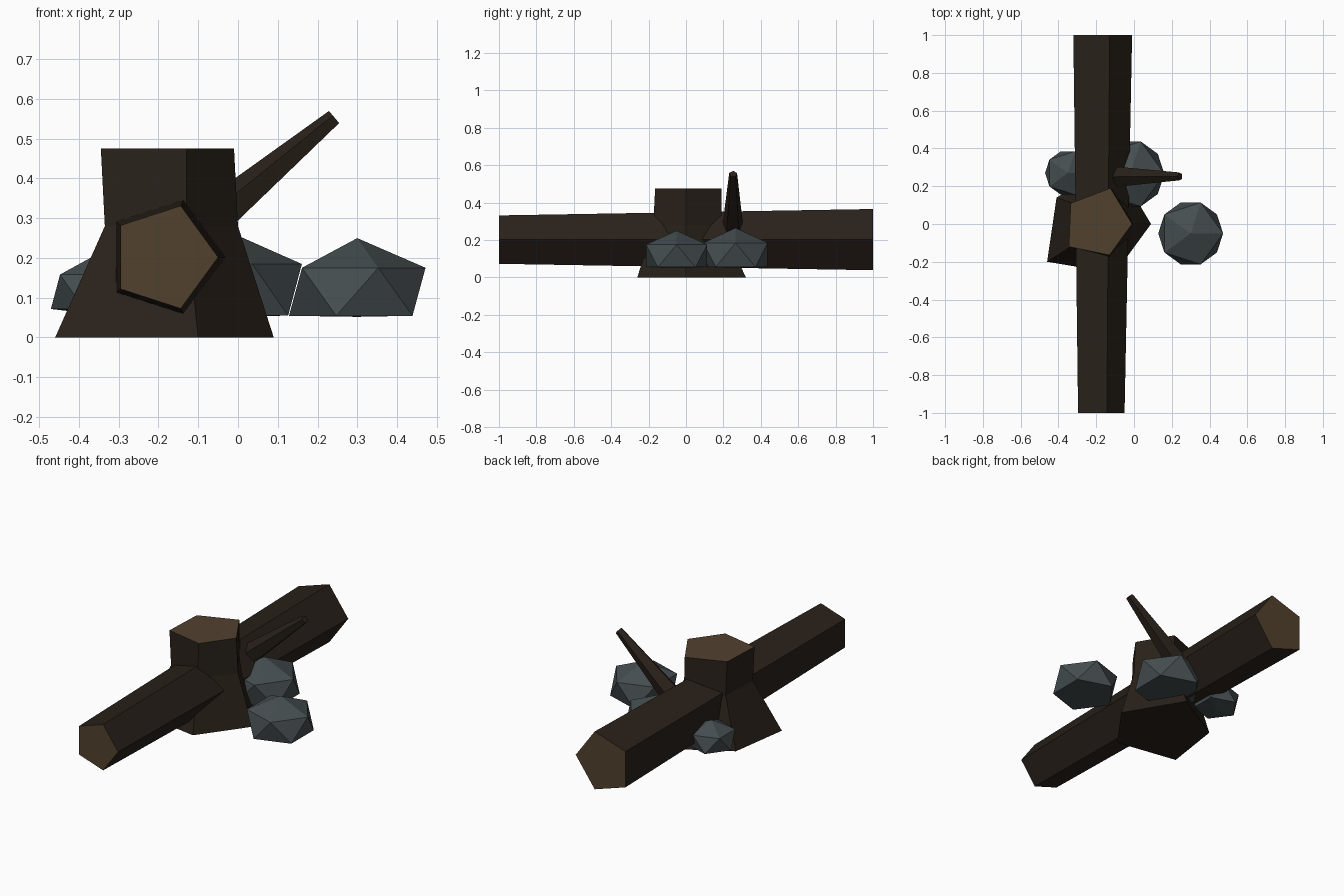
import bpy, bmesh
from math import cos, sin, tau
from mathutils import Vector, Matrix

if "Cube" in bpy.data.objects:
    bpy.data.objects.remove(bpy.data.objects["Cube"])


def material(name, rgb):
    m = bpy.data.materials.new(name)
    m.diffuse_color = (*rgb, 1)
    m.use_nodes = True
    m.node_tree.nodes["Principled BSDF"].inputs["Base Color"].default_value = m.diffuse_color
    return m


BARK = material("bark", (0.022, 0.015, 0.010))
WOOD = material("cut_wood", (0.085, 0.052, 0.027))
STONE = material("stone", (0.060, 0.075, 0.080))


def finish(name, bm, mats):
    bmesh.ops.recalc_face_normals(bm, faces=bm.faces[:])
    me = bpy.data.meshes.new(name)
    bm.to_mesh(me)
    bm.free()
    for m in mats:
        me.materials.append(m)
    ob = bpy.data.objects.new(name, me)
    bpy.context.collection.objects.link(ob)
    return ob


def loft(name, rings, start_cut=0, end_cut=0):
    """Skin matching rings of points and cap both ends."""
    bm = bmesh.new()
    loops = [[bm.verts.new(p) for p in r] for r in rings]
    n = len(loops[0])
    for a, b in zip(loops, loops[1:]):
        for i in range(n):
            j = (i + 1) % n
            bm.faces.new((a[i], a[j], b[j], b[i]))
    bm.faces.new(loops[0]).material_index = start_cut
    bm.faces.new(loops[-1]).material_index = end_cut
    return finish(name, bm, (BARK, WOOD))


def pentagon(center, u, v, r):
    c = Vector(center)
    return [c + r * (cos(tau * i / 5) * Vector(u) + sin(tau * i / 5) * Vector(v))
            for i in range(5)]


# Fallen log, tapering toward the front
loft("log", [pentagon((-0.186, -1, 0.202), (1, 0, 0), (0, 0, 1), 0.136),
             pentagon((-0.182, 1, 0.202), (1, 0, 0), (0, 0, 1), 0.172)], 1, 1)

# Stump with flared root base
top = [(-0.01, 0), (-0.125, 0.19), (-0.335, 0.11), (-0.345, -0.12), (-0.13, -0.165)]
mid = [(0.0, 0), (-0.12, 0.19), (-0.325, 0.11), (-0.335, -0.12), (-0.13, -0.175)]
base = [(0.09, 0), (-0.10, 0.32), (-0.41, 0.14), (-0.46, -0.20), (-0.10, -0.26)]
loft("stump", [[(x, y, z) for x, y in ring]
               for ring, z in ((base, 0), (mid, 0.28), (top, 0.475))], 0, 1)

# Broken branch rising from the log
a, b = Vector((-0.08, 0.25, 0.28)), Vector((0.243, 0.252, 0.553))
side = Vector((0, 1, 0))
up = (b - a).normalized().cross(side)
loft("branch", [pentagon(a, up, side, 0.056), pentagon(b, up, side, 0.022)])

# Low-poly rocks with flattened undersides
rocks = (("right_rock", (0.30, -0.05, 0.115), 0.192, 0.135, 0.052),
         ("back_rock", (-0.02, 0.265, 0.120), 0.202, 0.145, 0.052),
         ("left_rock", (-0.35, 0.27, 0.115), 0.135, 0.097, 0.058))
for name, center, r, h, floor in rocks:
    bm = bmesh.new()
    bmesh.ops.create_icosphere(
        bm, subdivisions=1, radius=1,
        matrix=Matrix.Translation(center) @ Matrix.Diagonal((r, r, h, 1)))
    for v in bm.verts:
        v.co.z = max(v.co.z, floor)
    finish(name, bm, (STONE,))
